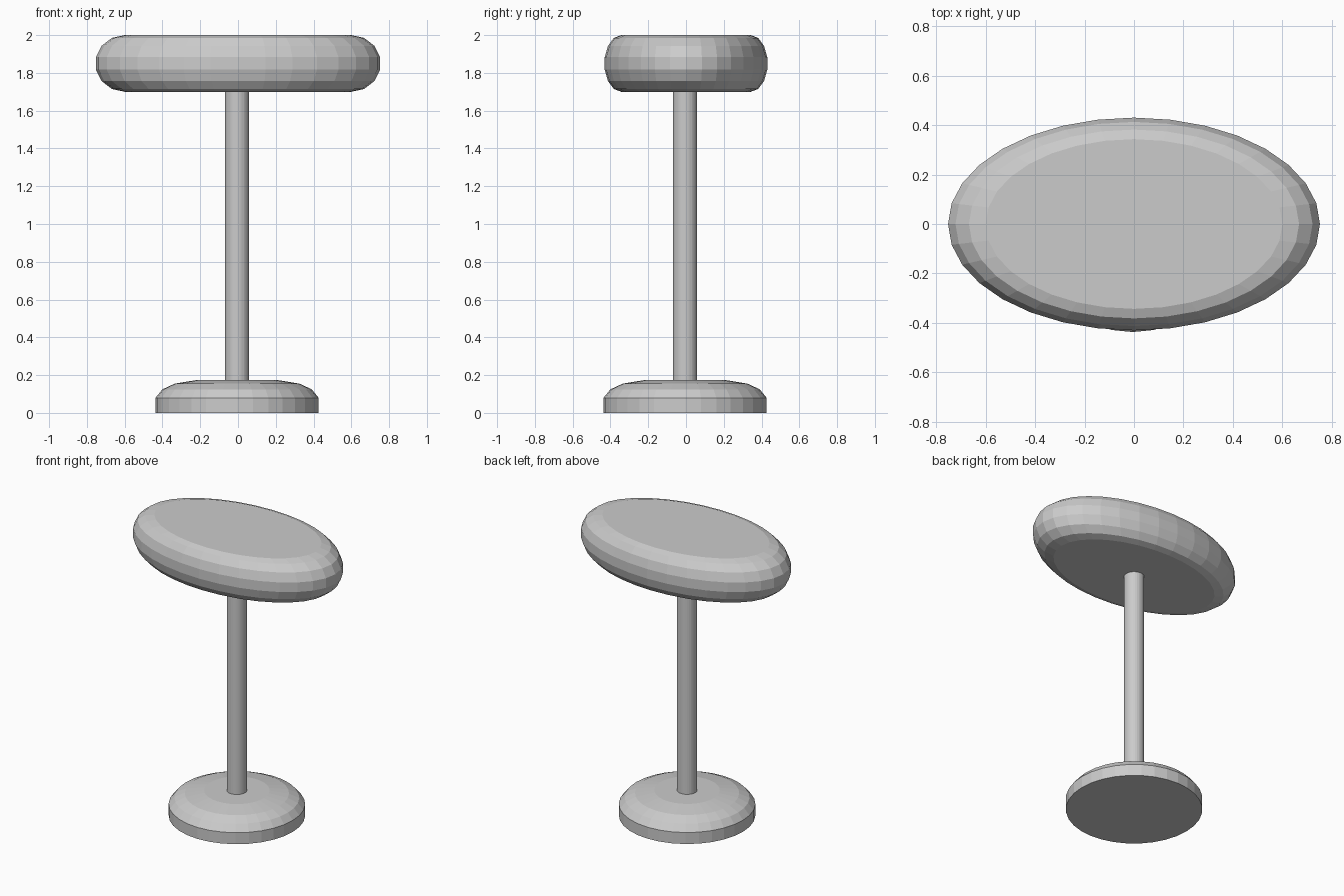
import bpy
import bmesh
from math import cos, sin, pi

cube = bpy.data.objects.get("Cube")
if cube:
    bpy.data.objects.remove(cube, do_unlink=True)

SIDES = 32
grey = bpy.data.materials.new("light_grey")
grey.use_nodes = True
colour = (0.6, 0.6, 0.6, 1)
grey.diffuse_color = colour
grey.node_tree.nodes["Principled BSDF"].inputs["Base Color"].default_value = colour


def turned(name, profile, centre=(0, 0), depth=1.0):
    """Spin (radius, height) points about z, squash in y and cap both ends."""
    bm = bmesh.new()
    rings = []
    for r, z in profile:
        angles = [2 * pi * i / SIDES for i in range(SIDES)]
        rings.append([bm.verts.new((r * cos(a), r * sin(a) * depth, z)) for a in angles])
    for low, high in zip(rings, rings[1:]):
        for i in range(SIDES):
            j = (i + 1) % SIDES
            bm.faces.new((low[i], low[j], high[j], high[i]))
    bm.faces.new(rings[0][::-1])
    bm.faces.new(rings[-1])
    mesh = bpy.data.meshes.new(name)
    bm.to_mesh(mesh)
    bm.free()
    mesh.materials.append(grey)
    obj = bpy.data.objects.new(name, mesh)
    obj.location = (*centre, 0)
    bpy.context.collection.objects.link(obj)
    return obj


# Round foot with a domed upper edge
axis = (-0.005, -0.005)
turned("base", [(0.432, 0), (0.432, 0.08), (0.395, 0.125), (0.33, 0.155), (0.207, 0.175)], axis)

# Slim pole, sunk slightly into both neighbours
turned("pole", [(0.064, 0.16), (0.064, 1.71)], axis)

# Oval top with a fully rounded rim
STEPS = 7
rim = [-pi / 2 + pi * i / STEPS for i in range(STEPS + 1)]
turned("oval_top", [(0.6 + 0.156 * cos(a), 1.85 + 0.15 * sin(a)) for a in rim], depth=0.572)
